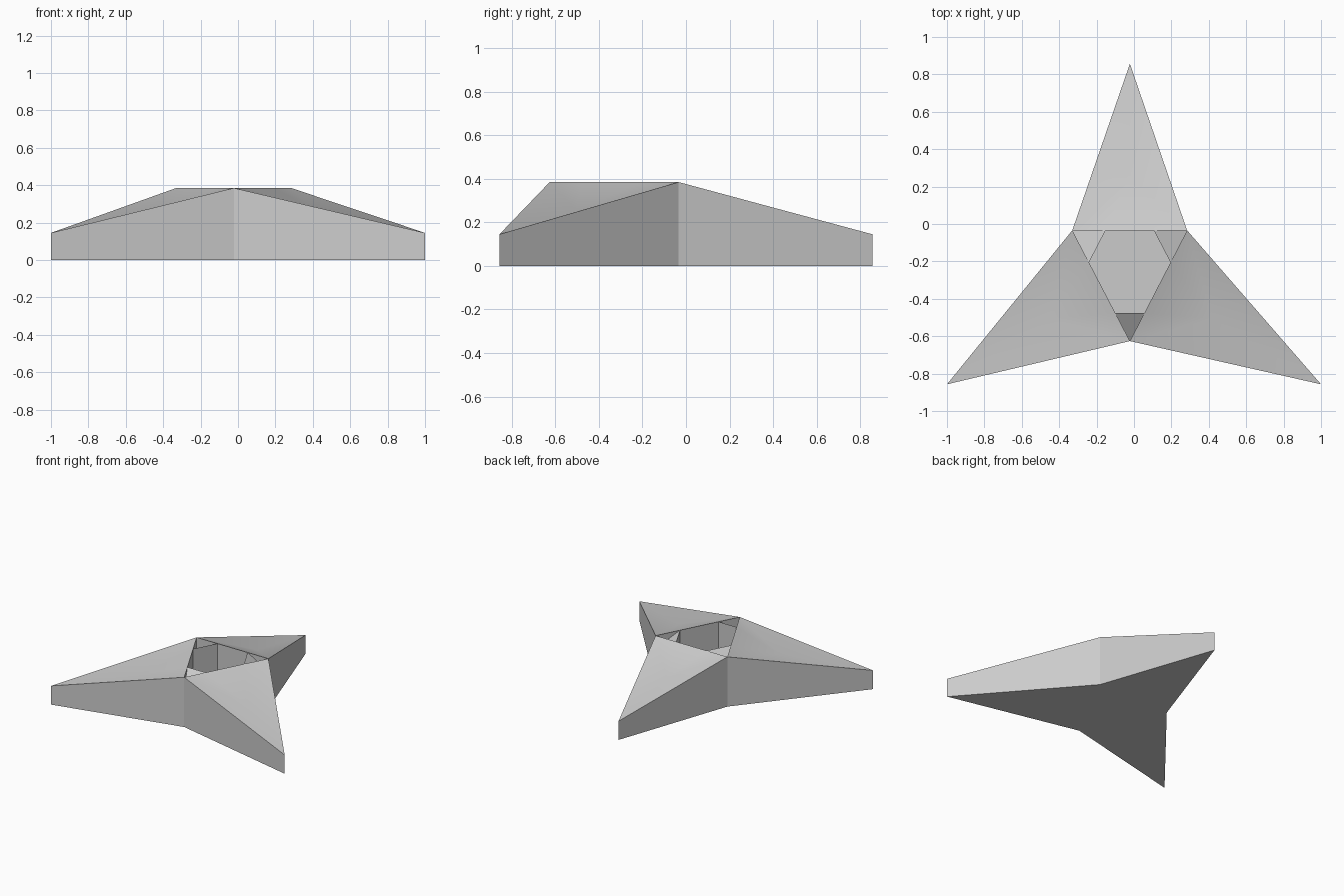
import bpy, bmesh
from mathutils import Vector

if "Cube" in bpy.data.objects:
    bpy.data.objects.remove(bpy.data.objects["Cube"])

RIM, TIP, FLOOR, POCKET, DIP = 0.385, 0.145, 0.02, 0.285, 0.05

# Outline: three tips and the three inner corners that follow them (counter-clockwise)
tips = [(-0.022, 0.857), (-1.0, -0.857), (1.0, -0.857)]
inner = [(-0.33, -0.034), (-0.022, -0.626), (0.284, -0.034)]
cut = [0.29, 0.254, 0.29]     # how far each inner corner is cut off along the rim

bm = bmesh.new()
vert = lambda p, z: bm.verts.new((p[0], p[1], z))


def along(a, b, t):
    return Vector(a).lerp(Vector(b), t)


tip_top = [vert(p, TIP) for p in tips]
tip_low = [vert(p, 0) for p in tips]
in_top = [vert(p, RIM) for p in inner]
in_low = [vert(p, 0) for p in inner]
pocket = [vert(p, POCKET) for p in inner]

# Six-sided opening: two points beside every inner corner
opening = []
for i in range(3):
    opening.append(along(inner[i], inner[i - 1], cut[i]))
    opening.append(along(inner[i], inner[(i + 1) % 3], cut[i]))
hex_top = [vert(p, RIM) for p in opening]
hex_low = [vert(p, FLOOR) for p in opening]

for i in range(3):
    # Slightly dished arm top, meeting the straight rim of the opening
    ring = (tip_top[i], in_top[i], hex_top[2 * i], hex_top[2 * i - 1], in_top[i - 1])
    mid = (tip_top[i].co + in_top[i].co + in_top[i - 1].co) / 3
    centre = vert(mid, mid.z - DIP)
    for k in range(5):
        bm.faces.new((ring[k], ring[(k + 1) % 5], centre)).smooth = True
    # Sunken corner: sloping plate and its two side walls
    bm.faces.new((pocket[i], hex_top[2 * i + 1], hex_top[2 * i]))
    bm.faces.new((in_top[i], pocket[i], hex_top[2 * i]))
    bm.faces.new((in_top[i], hex_top[2 * i + 1], pocket[i]))
    # Outer walls
    j = (i + 1) % 3
    bm.faces.new((tip_low[i], in_low[i], in_top[i], tip_top[i]))
    bm.faces.new((in_low[i], tip_low[j], tip_top[j], in_top[i]))
    # Underside
    bm.faces.new((in_low[i - 1], in_low[i], tip_low[i]))
bm.faces.new(in_low[::-1])

# Walls and floor of the recess
for i in range(6):
    j = (i + 1) % 6
    bm.faces.new((hex_top[i], hex_top[j], hex_low[j], hex_low[i]))
bm.faces.new(hex_low)

bmesh.ops.recalc_face_normals(bm, faces=bm.faces)
mesh = bpy.data.meshes.new("three_point_star")
bm.to_mesh(mesh)
bm.free()
star = bpy.data.objects.new("three_point_star", mesh)
bpy.context.collection.objects.link(star)
